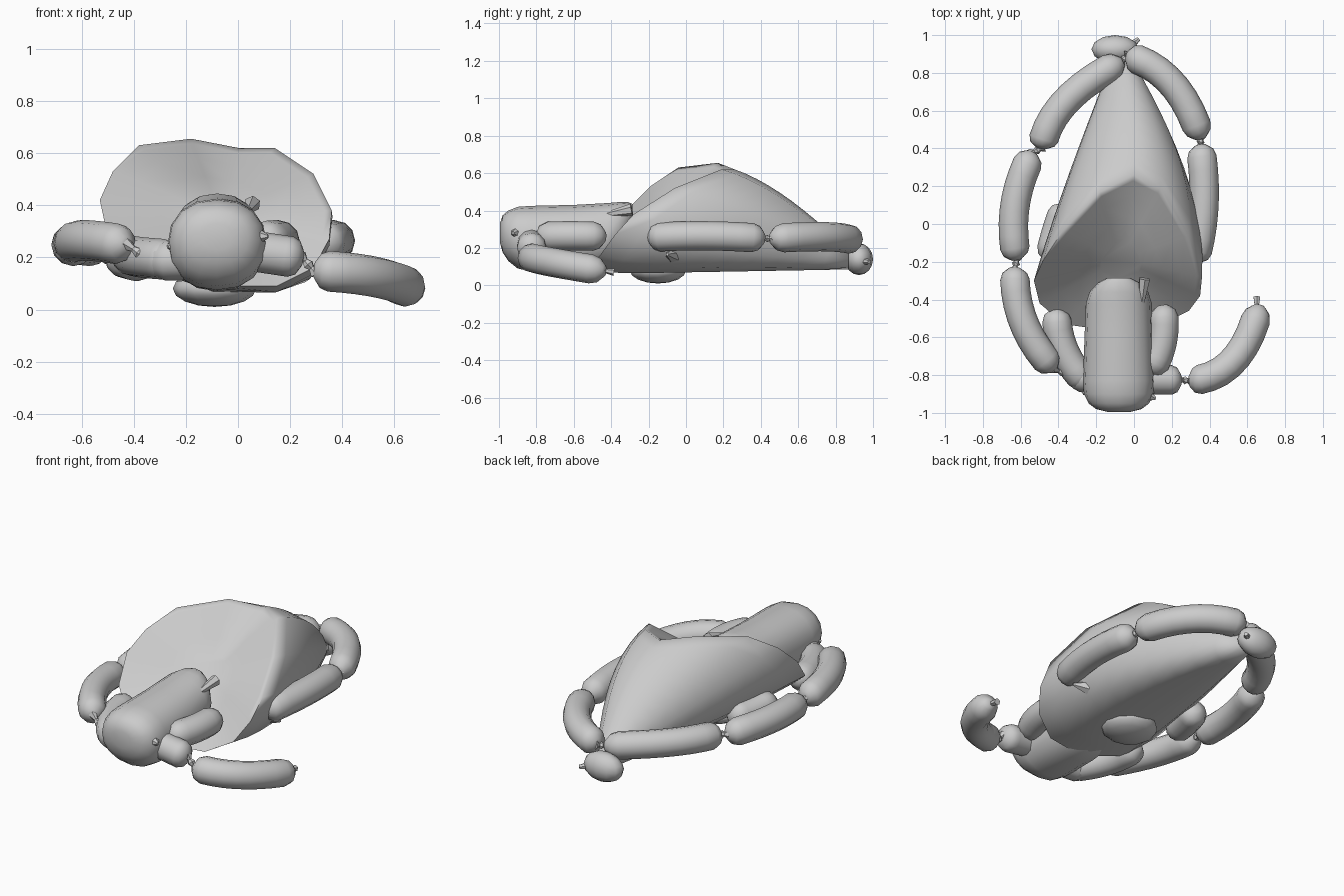
import bpy, bmesh, math
from mathutils import Vector

cube = bpy.data.objects.get("Cube")
if cube:
    bpy.data.objects.remove(cube)

GREY = bpy.data.materials.new("meat grey")
GREY.use_nodes = True
GREY.diffuse_color = (0.6, 0.6, 0.6, 1)
GREY.node_tree.nodes["Principled BSDF"].inputs["Base Color"].default_value = (0.6, 0.6, 0.6, 1)


def finish(name, bm, angle=50):
    bmesh.ops.recalc_face_normals(bm, faces=bm.faces)
    mesh = bpy.data.meshes.new(name)
    bm.to_mesh(mesh)
    bm.free()
    mesh.materials.append(GREY)
    ob = bpy.data.objects.new(name, mesh)
    bpy.context.collection.objects.link(ob)
    bpy.ops.object.select_all(action='DESELECT')
    ob.select_set(True)
    bpy.context.view_layer.objects.active = ob
    bpy.ops.object.shade_smooth_by_angle(angle=math.radians(angle))


def loft(bm, rings):
    loops = [[bm.verts.new(p) for p in r] for r in rings]
    for a, b in zip(loops, loops[1:]):
        for i in range(len(a)):
            j = (i + 1) % len(a)
            bm.faces.new((a[i], a[j], b[j], b[i]))
    bm.faces.new(loops[0])
    bm.faces.new(loops[-1])


def sausage(name, a, mid, b, r=0.078, sides=12):
    """Round-ended tube whose curve passes through a, mid and b."""
    a, mid, b = Vector(a), Vector(mid), Vector(b)
    ctrl = 2 * mid - (a + b) / 2
    length = (mid - a).length + (b - mid).length
    cap = min(0.45, r * 0.8 / length)
    ts = [0, cap * 0.12, cap * 0.45, cap]
    ts += [cap + (1 - 2 * cap) * k / 7 for k in range(1, 7)]
    ts += [1 - t for t in (cap, cap * 0.45, cap * 0.12, 0)]
    rings = []
    for t in ts:
        c = a * (1 - t) ** 2 + ctrl * 2 * t * (1 - t) + b * t * t
        d = ((ctrl - a) * (1 - t) + (b - ctrl) * t).normalized()
        side = d.cross(Vector((0, 0, 1))).normalized()
        up = side.cross(d)
        e = max(0, 1 - min(t, 1 - t) / cap)
        rad = r * max(0.3, math.sqrt(1 - e * e))
        rings.append([c + rad * (side * math.cos(q) + up * math.sin(q))
                      for q in (2 * math.pi * k / sides for k in range(sides))])
    bm = bmesh.new()
    loft(bm, rings)
    finish(name, bm)


def knot(name, a, b):
    """Pinched casing twist between two links."""
    a, b = Vector(a), Vector(b)
    d = (b - a).normalized()
    side = d.cross(Vector((0, 0, 1))).normalized()
    up = side.cross(d)
    bm = bmesh.new()
    loft(bm, [[a.lerp(b, t) + r * (side * math.cos(k * math.pi / 3) + up * math.sin(k * math.pi / 3))
               for k in range(6)] for t, r in ((0, .026), (.3, .012), (.5, .022), (.7, .012), (1, .026))])
    finish(name, bm, 30)


def blob(name, centre, size):
    bm = bmesh.new()
    bmesh.ops.create_uvsphere(bm, u_segments=12, v_segments=8, radius=1)
    for v in bm.verts:
        v.co = Vector(centre) + Vector(x * s for x, s in zip(v.co, size))
    finish(name, bm)


def flap(name, base, tip, r1, r2):
    """Small tapered scrap of casing."""
    base, tip = Vector(base), Vector(tip)
    bm = bmesh.new()
    bmesh.ops.create_cone(bm, cap_ends=True, segments=6, radius1=r1, radius2=r2,
                          depth=(tip - base).length)
    turn = Vector((0, 0, 1)).rotation_difference(tip - base)
    for v in bm.verts:
        v.co = (base + tip) / 2 + turn @ v.co
    finish(name, bm, 30)


# Ham: slanted cut rim lofted back to the narrow shank
rim = [Vector(p) for p in (
    (0, .26, .62), (-.18, .17, .655), (-.38, -.04, .63), (-.48, -.19, .53),
    (-.53, -.3, .42), (-.5, -.42, .28), (-.37, -.53, .17), (-.1, -.57, .09),
    (.15, -.53, .09), (.29, -.46, .16), (.35, -.38, .27), (.36, -.28, .38),
    (.29, -.06, .52), (.14, .19, .62))]
mid = sum(rim, Vector()) / len(rim)
shank = Vector((-.06, .87, .14))
outward = [Vector((p.x - mid.x, 0, p.z - mid.z)).normalized() for p in rim]
# Hollowed cut face
rings = [[mid.lerp(p, s) + Vector((0, .035, -.025)) * (1 - s) for p in rim]
         for s in (0.25, 0.5, 0.75, 0.93)]
rings.append(rim)
for k in range(1, 11):
    t = k / 10
    ring = []
    for p, d in zip(rim, outward):
        swell = 0.03 + (0.06 * d.x if d.x > 0 else 0.015 * d.x)
        c = p.lerp(shank + 0.055 * d, t) + d * swell * math.sin(math.pi * t ** 0.85)
        c.z = max(c.z, 0.06 + 0.025 * t)
        ring.append(c)
    rings.append(ring)
bm = bmesh.new()
loft(bm, rings)
finish("ham", bm, 100)

# Shank end and underside lump
blob("shank_knob", (-.1, .925, .14), (.125, .075, .085))
flap("shank_string", (-.01, .95, .13), (.025, .98, .125), .02, .012)
blob("underside_lump", (-.09, -.15, .08), (.16, .15, .07))

# Thick rolled roast resting against the cut face
bm = bmesh.new()
roast = []
for y, rx, rz, cz in ((-.995, .06, .05, .28), (-.98, .12, .1, .275), (-.95, .16, .135, .265),
                      (-.9, .185, .165, .255), (-.83, .19, .175, .25), (-.6, .182, .18, .25),
                      (-.42, .175, .175, .265), (-.36, .155, .145, .3), (-.31, .11, .1, .345),
                      (-.285, .06, .05, .385)):
    roast.append([Vector((-.08 + rx * math.copysign(abs(math.cos(a)) ** .9, math.cos(a)), y,
                          cz + rz * math.copysign(abs(math.sin(a)) ** .9, math.sin(a))))
                  for a in (2 * math.pi * k / 16 for k in range(16))])
loft(bm, roast)
finish("rolled_roast", bm)
flap("roast_top_flap", (.04, -.42, .38), (.055, -.29, .405), .015, .032)
flap("roast_left_nub", (.08, -.91, .28), (.115, -.925, .28), .03, .008)
flap("roast_right_nub", (-.23, -.88, .25), (-.27, -.9, .24), .03, .008)

# Chain of sausage links around the ham
links = {
    "front_left_link": ((.29, -.83, .15), (.525, -.725, .125), (.665, -.43, .075)),
    "short_left_link": ((-.05, -.82, .24), (.12, -.825, .215), (.25, -.825, .195)),
    "short_right_link": ((-.34, -.8, .19), (-.22, -.82, .19), (-.1, -.83, .2)),
    "inner_left_link": ((.15, -.43, .26), (.15, -.62, .265), (.08, -.79, .26)),
    "inner_right_link": ((-.41, -.45, .21), (-.37, -.67, .2), (-.24, -.85, .19)),
    "front_right_link": ((-.63, -.23, .25), (-.585, -.52, .265), (-.42, -.77, .245)),
    "side_right_link": ((-.62, -.19, .24), (-.63, .1, .25), (-.535, .38, .24)),
    "back_right_link": ((-.49, .4, .24), (-.36, .65, .25), (-.06, .86, .23)),
    "back_left_link": ((-.04, .89, .24), (.2, .745, .26), (.355, .45, .25)),
    "side_left_link": ((.35, .42, .25), (.37, .1, .265), (.32, -.2, .255)),
    "tucked_right_link": ((-.36, .1, .19), (-.41, -.04, .19), (-.45, -.2, .21)),
}
for name, pts in links.items():
    sausage(name, *pts)

# Twists joining neighbouring links
for i, (p, q) in enumerate((("short_left_link", "front_left_link"),
                            ("side_right_link", "front_right_link"),
                            ("side_right_link", "back_right_link"),
                            ("back_right_link", "back_left_link"),
                            ("back_left_link", "side_left_link"),
                            ("front_right_link", "short_right_link"))):
    ends = [(Vector(a), Vector(b)) for a in links[p][::2] for b in links[q][::2]]
    a, b = min(ends, key=lambda e: (e[0] - e[1]).length)
    d = (b - a).normalized() * 0.015
    knot("link_twist_%d" % (i + 1), a - d, b + d)
flap("link_end_twist", (.65, -.44, .08), (.65, -.385, .07), .012, .02)

# Scrap on the side of the ham
flap("ham_left_scrap", (.27, -.07, .16), (.35, -.1, .165), .04, .008)
